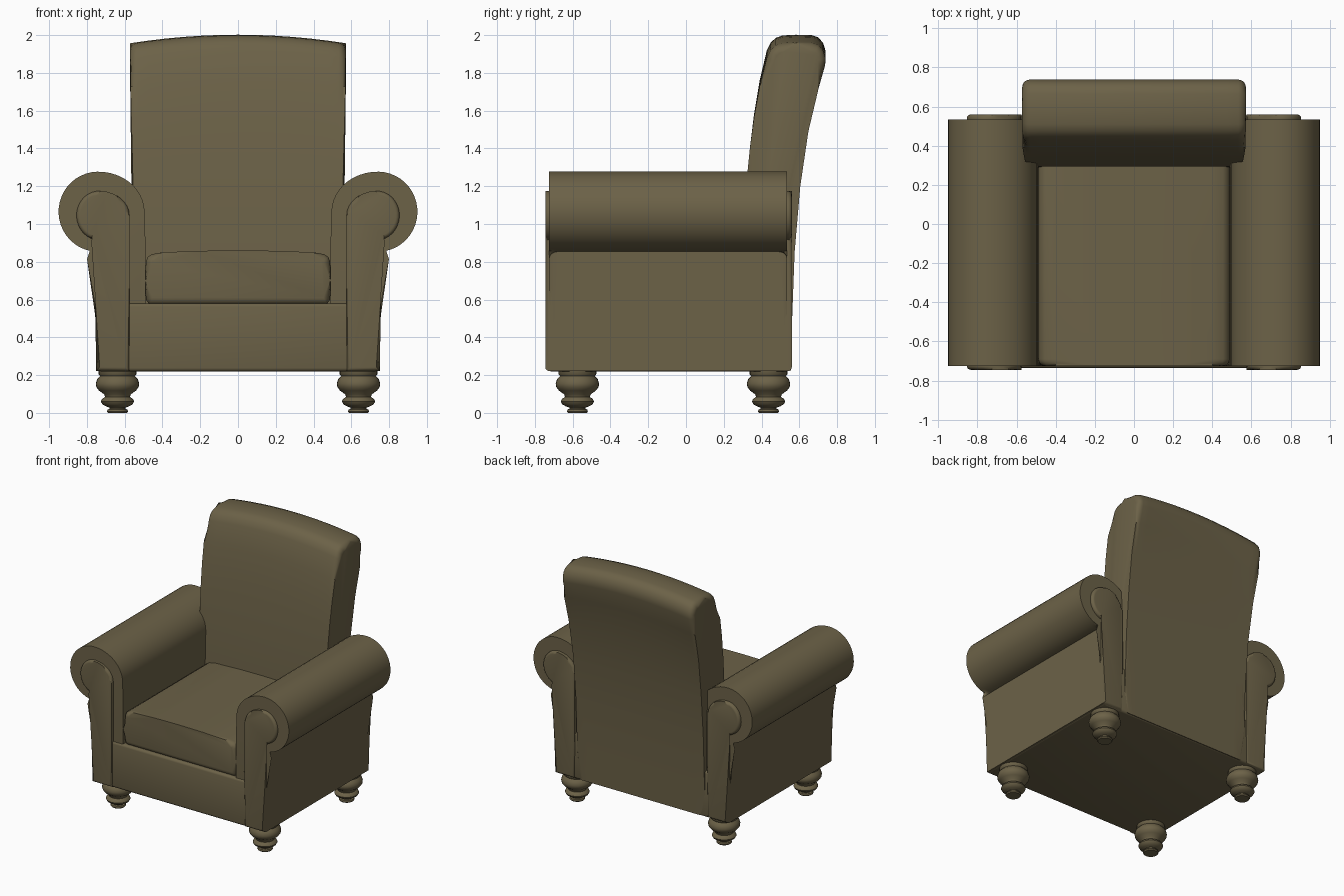
import bpy, bmesh, math

if "Cube" in bpy.data.objects:
    bpy.data.objects.remove(bpy.data.objects["Cube"])

fabric = bpy.data.materials.new("olive brown")
fabric.diffuse_color = (0.150, 0.122, 0.064, 1)
fabric.use_nodes = True
fabric.node_tree.nodes["Principled BSDF"].inputs["Base Color"].default_value = fabric.diffuse_color


def finish(bm, name, mirror=False):
    bmesh.ops.recalc_face_normals(bm, faces=bm.faces)
    me = bpy.data.meshes.new(name)
    bm.to_mesh(me)
    bm.free()
    me.materials.append(fabric)
    ob = bpy.data.objects.new(name, me)
    bpy.context.collection.objects.link(ob)
    bpy.ops.object.select_all(action='DESELECT')
    ob.select_set(True)
    bpy.context.view_layer.objects.active = ob
    bpy.ops.object.shade_smooth_by_angle(angle=math.radians(40))
    if mirror:
        ob.modifiers.new("mirror", 'MIRROR')
    return ob


def loft(name, profile, stations, place, bevel, mirror=False):
    """Sweep a closed 2D profile through stations, cap it and round the rims."""
    bm = bmesh.new()
    rings = [[bm.verts.new(place(a, b, s)) for a, b in profile] for s in stations]
    n = len(profile)
    for r0, r1 in zip(rings, rings[1:]):
        for i in range(n):
            bm.faces.new((r0[i], r0[(i + 1) % n], r1[(i + 1) % n], r1[i]))
    caps = [bm.faces.new(rings[0]), bm.faces.new(rings[-1])]
    rims = [e for f in caps for e in f.edges]
    bmesh.ops.bevel(bm, geom=rims, offset=bevel, segments=5, profile=0.5,
                    affect='EDGES', clamp_overlap=False)
    return finish(bm, name, mirror)


def arc(cx, cz, rx_in, rx_out, rz, a0, a1, n):
    pts = []
    for i in range(n + 1):
        a = math.radians(a0 + (a1 - a0) * i / n)
        rx = rx_in if math.cos(a) < 0 else rx_out
        pts.append((cx + rx * math.cos(a), cz + rz * math.sin(a)))
    return pts


def along_y(a, b, s):
    return (a, s, b)


def box(name, lo, hi, bevel):
    bm = bmesh.new()
    bmesh.ops.create_cube(bm, size=1)
    for v in bm.verts:
        v.co = [(l + h) / 2 + c * (h - l) for l, h, c in zip(lo, hi, v.co)]
    bmesh.ops.bevel(bm, geom=bm.edges[:], offset=bevel, segments=3, profile=0.5,
                    affect='EDGES')
    return finish(bm, name)


# base frame under the seat
box("base", (-0.745, -0.735, 0.22), (0.745, 0.555, 0.58), 0.018)

# rolled arms
arm = [(0.75, 0.23), (0.49, 0.23), (0.49, 0.6), (0.49, 0.9)]
arm += arc(0.74, 1.065, 0.245, 0.21, 0.212, 180, -86, 32)
loft("arm", arm, (-0.725, 0.535), along_y, 0.045, True)

# scroll facings on the arm ends
facing = [(0.752, 0.222), (0.575, 0.222), (0.575, 0.7)]
facing += arc(0.735, 1.045, 0.16, 0.12, 0.13, 180, -80, 24)
loft("arm_facing", facing, (-0.745, 0.56), along_y, 0.02, True)

# seat cushion with crowned top
half = [(0.47, 0.575), (0.488, 0.6), (0.49, 0.7), (0.488, 0.80), (0.478, 0.825),
        (0.455, 0.84), (0.40, 0.85), (0.2, 0.858)]
cushion = half + [(0, 0.86)] + [(-x, z) for x, z in reversed(half)]
loft("seat_cushion", cushion, (-0.725, 0.36), along_y, 0.035)

# reclined back with crowned top
side = [(0.555, 0.225), (0.562, 0.5), (0.575, 0.85), (0.605, 1.2), (0.648, 1.5),
        (0.70, 1.74), (0.737, 1.88), (0.738, 1.92), (0.725, 1.96), (0.70, 1.988),
        (0.665, 2.0), (0.58, 2.002), (0.51, 1.998), (0.475, 1.985), (0.448, 1.96),
        (0.428, 1.92), (0.39, 1.76), (0.36, 1.58), (0.338, 1.4), (0.318, 1.2),
        (0.295, 0.9), (0.285, 0.6), (0.285, 0.225)]


def back_place(y, z, x):
    t = min(max((z - 1.1) / 0.8, 0), 1)
    drop = 0.045 * (x / 0.57) ** 2 * min(max((z - 1.4) / 0.5, 0), 1)
    return (x * (0.965 + 0.035 * t), y, z - drop)


loft("back", side, [0.573 * i / 6 for i in range(-6, 7)], back_place, 0.04)

# turned bun feet
foot = [(0, 0.0), (0.05, 0.0), (0.056, 0.008), (0.052, 0.018), (0.042, 0.022),
        (0.042, 0.028), (0.06, 0.034), (0.08, 0.045), (0.088, 0.06), (0.082, 0.074),
        (0.066, 0.084), (0.07, 0.098), (0.098, 0.118), (0.112, 0.137), (0.115, 0.155),
        (0.108, 0.178), (0.092, 0.195), (0.1, 0.205), (0.1, 0.232), (0, 0.232)]
for name, y in (("front_foot", -0.575), ("rear_foot", 0.437)):
    bm = bmesh.new()
    verts = [bm.verts.new((0.638 + r, y, z)) for r, z in foot]
    edges = [bm.edges.new(p) for p in zip(verts, verts[1:])]
    bmesh.ops.spin(bm, geom=verts + edges, cent=(0.638, y, 0), axis=(0, 0, 1),
                   angle=math.tau, steps=28)
    bmesh.ops.remove_doubles(bm, verts=bm.verts[:], dist=0.0005)
    finish(bm, name, True)
